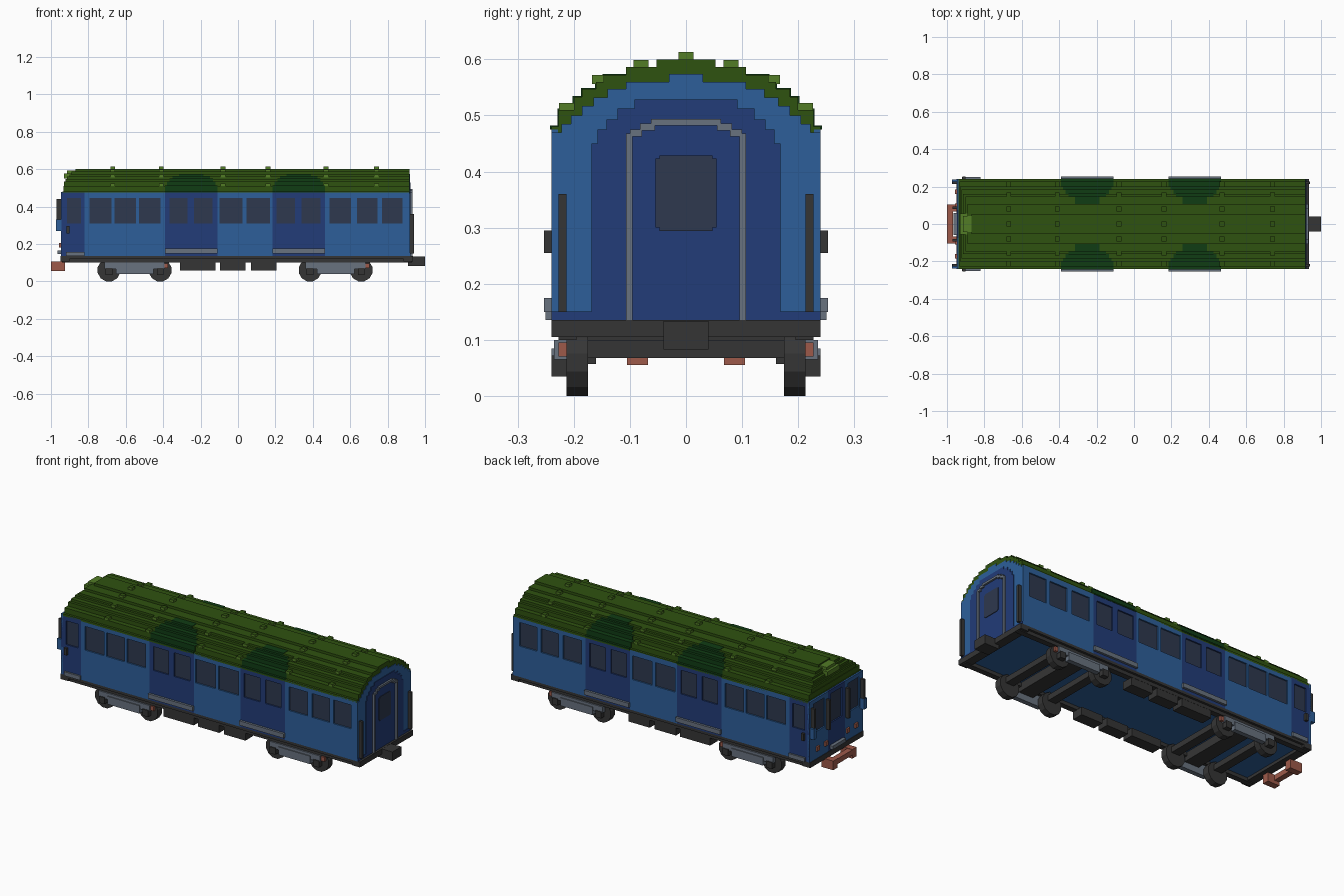
import bpy, bmesh, math
from mathutils import Matrix

if "Cube" in bpy.data.objects:
    bpy.data.objects.remove(bpy.data.objects["Cube"], do_unlink=True)


def material(name, hex_code):
    lin = []
    for i in (0, 2, 4):
        c = int(hex_code[i:i + 2], 16) / 255
        lin.append(c / 12.92 if c <= 0.04045 else ((c + 0.055) / 1.055) ** 2.4)
    m = bpy.data.materials.new(name)
    m.use_nodes = True
    m.diffuse_color = (*lin, 1)
    m.node_tree.nodes["Principled BSDF"].inputs["Base Color"].default_value = (*lin, 1)
    return m


LIGHT_BLUE = material("light blue", "2D5F9A")
DARK_BLUE = material("dark blue", "223C78")
GLASS = material("dark glass", "2E384E")
GREY = material("grey", "68727F")
BLACK = material("charcoal", "353535")
RED = material("brick red", "9E5A4A")
GREEN = material("roof green", "2F5210")
LIME = material("light green", "527C26")
PINE = material("dark green", "103C14")


def finish(name, bm, *mats):
    me = bpy.data.meshes.new(name)
    bm.to_mesh(me)
    bm.free()
    for m in mats:
        me.materials.append(m)
    ob = bpy.data.objects.new(name, me)
    bpy.context.collection.objects.link(ob)
    return ob


def add_box(bm, x0, x1, y0, y1, z0, z1):
    mat = Matrix.Translation(((x0 + x1) / 2, (y0 + y1) / 2, (z0 + z1) / 2)) @ \
        Matrix.Diagonal((x1 - x0, y1 - y0, z1 - z0, 1))
    bmesh.ops.create_cube(bm, size=1, matrix=mat)


def boxes(name, mat, items, mirror=False):
    """One object made of boxes (x0, x1, y0, y1, z0, z1), optionally copied to -y."""
    bm = bmesh.new()
    for x0, x1, y0, y1, z0, z1 in items:
        add_box(bm, x0, x1, y0, y1, z0, z1)
        if mirror:
            add_box(bm, x0, x1, -y1, -y0, z0, z1)
    return finish(name, bm, mat)


def arch(name, mat, x0, x1, z0, steps):
    """Stepped arch plate: steps are (half width, top height)."""
    items = []
    for half, top in steps:
        items.append((x0, x1, -half, half, z0, top))
        z0 = top
    return boxes(name, mat, items)


# Body core and floor
boxes("body_core", LIGHT_BLUE, [(-0.935, 0.912, -0.228, 0.228, 0.122, 0.475)])

# Side panels with window openings
WIN_Z = (0.31, 0.445)
SECTIONS = [
    ("cab_door", DARK_BLUE, -0.945, -0.82, [(-0.915, -0.84)]),
    ("rear_panel", LIGHT_BLUE, -0.82, -0.39, [(-0.795, -0.675), (-0.66, -0.545), (-0.53, -0.415)]),
    ("rear_doors", DARK_BLUE, -0.39, -0.11, [(-0.365, -0.27), (-0.235, -0.135)]),
    ("middle_panel", LIGHT_BLUE, -0.11, 0.185, [(-0.10, 0.025), (0.045, 0.17)]),
    ("front_doors", DARK_BLUE, 0.185, 0.465, [(0.205, 0.305), (0.34, 0.44)]),
    ("end_panel", LIGHT_BLUE, 0.465, 0.917, [(0.49, 0.605), (0.635, 0.745), (0.77, 0.88)]),
]
panes = []
for name, mat, x0, x1, wins in SECTIONS:
    wall = [(x0, x1, 0.228, 0.24, 0.135, WIN_Z[0]), (x0, x1, 0.228, 0.24, WIN_Z[1], 0.475)]
    edge = x0
    for a, b in wins:
        wall.append((edge, a, 0.228, 0.24, *WIN_Z))
        panes.append((a, b, 0.228, 0.232, *WIN_Z))
        edge = b
    wall.append((edge, x1, 0.228, 0.24, *WIN_Z))
    boxes(name, mat, wall, True)
boxes("side_windows", GLASS, panes, True)
boxes("door_sills", GREY, [(-0.39, -0.11, 0.239, 0.253, 0.15, 0.175),
                           (0.185, 0.465, 0.239, 0.253, 0.15, 0.175),
                           (-0.92, -0.82, 0.239, 0.25, 0.135, 0.158)], True)
boxes("cab_door_handles", BLACK, [(-0.918, -0.902, 0.239, 0.253, 0.255, 0.295)], True)

# Stepped roof: half width, top height, cab end x
ROOF = [(0.24, 0.48, -0.937), (0.227, 0.51, -0.933), (0.2, 0.533, -0.93), (0.185, 0.547, -0.922),
        (0.16, 0.56, -0.915), (0.147, 0.572, -0.9), (0.107, 0.586, -0.89), (0.053, 0.6, -0.87)]
layers, z = [], 0.468
for half, top, start in ROOF:
    layers.append((start, 0.917, -half, half, z, top))
    z = top
boxes("roof", GREEN, layers)

# Dark curved roof patches above the doors
patch, z = [], 0.475
HALF_X = [0.14, 0.14, 0.13, 0.115, 0.1, 0.065]
for i, hx in enumerate(HALF_X):
    half, top = ROOF[i][:2]
    for cx in (-0.25, 0.325):
        patch.append((cx - hx, cx + hx, ROOF[i + 1][0], half + 0.002, z, top + 0.002))
    z = top
boxes("door_roof_patches", PINE, patch, True)

# Small roof studs with roof coloured tops
bm = bmesh.new()
for x in (-0.67, -0.41, -0.08, 0.16, 0.47, 0.74):
    for y, top in ((0, 0.613), (0.08, 0.599), (0.154, 0.572), (0.213, 0.522)):
        for s in ((1, -1) if y else (1,)):
            add_box(bm, x - 0.013, x + 0.013, s * y - 0.0135, s * y + 0.0135, top - 0.016, top)
bm.normal_update()
for f in bm.faces:
    f.material_index = 1 if f.normal.z > 0.9 else 0
finish("roof_studs", bm, LIME, GREEN)
boxes("cab_roof_light", LIME, [(-0.93, -0.88, -0.055, 0.055, 0.55, 0.577),
                               (-0.915, -0.87, -0.042, 0.042, 0.577, 0.593)])

# Passage end: arched panels, framed door, rails and coupler
arch("end_wall", LIGHT_BLUE, 0.9, 0.92, 0.135,
     [(0.24, 0.47), (0.222, 0.485), (0.205, 0.5), (0.185, 0.517), (0.165, 0.532),
      (0.14, 0.547), (0.107, 0.56), (0.03, 0.574)])
arch("end_recess", DARK_BLUE, 0.915, 0.923, 0.15,
     [(0.168, 0.45), (0.158, 0.475), (0.142, 0.493), (0.122, 0.512), (0.092, 0.528)])
boxes("end_wall_base", DARK_BLUE, [(0.915, 0.923, -0.24, 0.24, 0.135, 0.151)])
boxes("end_door_frame", GREY, [(0.92, 0.933, 0.095, 0.107, 0.135, 0.468),
                               (0.92, 0.933, 0.078, 0.1, 0.462, 0.475),
                               (0.92, 0.933, 0.055, 0.082, 0.473, 0.486),
                               (0.92, 0.933, 0.0, 0.062, 0.482, 0.494)], True)
boxes("end_door_window", GLASS, [(0.92, 0.926, -0.054, 0.054, 0.3, 0.423),
                                 (0.92, 0.926, -0.047, 0.047, 0.294, 0.429)])
boxes("end_rails", BLACK, [(0.918, 0.94, 0.213, 0.227, 0.15, 0.36)], True)
boxes("end_coupler", BLACK, [(0.91, 1.0, -0.04, 0.04, 0.083, 0.134)])

# Cab end: face with windscreens and middle door
CX = (-0.947, -0.933)
boxes("cab_face", LIGHT_BLUE, [(*CX, 0.075, 0.24, 0.135, 0.29), (*CX, 0.075, 0.24, 0.455, 0.478),
                               (*CX, 0.075, 0.105, 0.29, 0.455), (*CX, 0.205, 0.24, 0.29, 0.455)], True)
boxes("cab_middle_door", DARK_BLUE, [(*CX, 0, 0.075, 0.135, 0.29), (*CX, 0, 0.075, 0.455, 0.478),
                                     (*CX, 0.05, 0.075, 0.29, 0.455)], True)
boxes("cab_windscreens", GLASS, [(-0.939, -0.933, 0.105, 0.205, 0.29, 0.455),
                                 (-0.939, -0.933, 0, 0.05, 0.29, 0.455)], True)
boxes("cab_corner_blocks", LIGHT_BLUE, [(-0.972, -0.94, 0.213, 0.239, 0.27, 0.33)], True)
boxes("cab_rails", BLACK, [(-0.97, -0.946, 0.08, 0.093, 0.27, 0.44),
                           (-0.97, -0.946, 0.215, 0.228, 0.33, 0.44)], True)
boxes("cab_lamps", RED, [(-0.957, -0.94, 0.16, 0.185, 0.18, 0.205),
                         (-0.957, -0.94, 0.085, 0.11, 0.18, 0.205)], True)
boxes("cab_step", GREY, [(-0.966, -0.94, -0.06, 0.06, 0.145, 0.165)])
boxes("cab_coupler", RED, [(-1.0, -0.968, 0, 0.105, 0.075, 0.105),
                           (-1.0, -0.925, 0.068, 0.105, 0.055, 0.107)], True)

# Underframe with open middle and equipment boxes
boxes("underframe", BLACK, [(-0.95, 0.935, 0.2, 0.24, 0.12, 0.135),
                            (-0.94, 0.93, 0.195, 0.227, 0.1, 0.12),
                            (-0.95, -0.9, 0, 0.24, 0.105, 0.135),
                            (0.885, 0.935, 0, 0.24, 0.105, 0.135)], True)
boxes("equipment_boxes", BLACK, [(a, b, 0.16, 0.226, 0.057, 0.102) for a, b in
                                 ((-0.31, -0.12), (-0.095, 0.04), (0.07, 0.205))], True)

# Bogies: wheels, axles, side frames and brake blocks
for label, cx in (("rear", -0.553), ("front", 0.522)):
    bm = bmesh.new()
    for dx in (-0.137, 0.137):
        for y in (-0.194, 0.194):
            bmesh.ops.create_cone(bm, cap_ends=True, segments=12, radius1=0.062, radius2=0.062, depth=0.038,
                                  matrix=Matrix.Translation((cx + dx, y, 0.06)) @
                                  Matrix.Rotation(math.pi / 2, 4, 'X') @ Matrix.Rotation(math.pi / 12, 4, 'Z'))
    finish(label + "_wheels", bm, BLACK)
    boxes(label + "_axles", BLACK, [(cx + d - 0.025, cx + d + 0.025, -0.2, 0.2, 0.068, 0.1)
                                    for d in (-0.137, 0.137)] +
          [(cx - 0.045, cx + 0.045, -0.22, 0.22, 0.075, 0.122)])
    boxes(label + "_bogie_frames", GREY, [(cx - 0.16, cx + 0.16, 0.213, 0.235, 0.065, 0.1),
                                          (cx - 0.1, cx + 0.1, 0.213, 0.24, 0.04, 0.085)], True)
    boxes(label + "_axle_boxes", BLACK, [(cx + d - 0.018, cx + d + 0.018, 0.213, 0.24, 0.035, 0.072)
                                         for d in (-0.137, 0.137)], True)
    boxes(label + "_brake_blocks", RED, [(cx + 0.16, cx + 0.18, 0.2, 0.227, 0.07, 0.095)], True)
